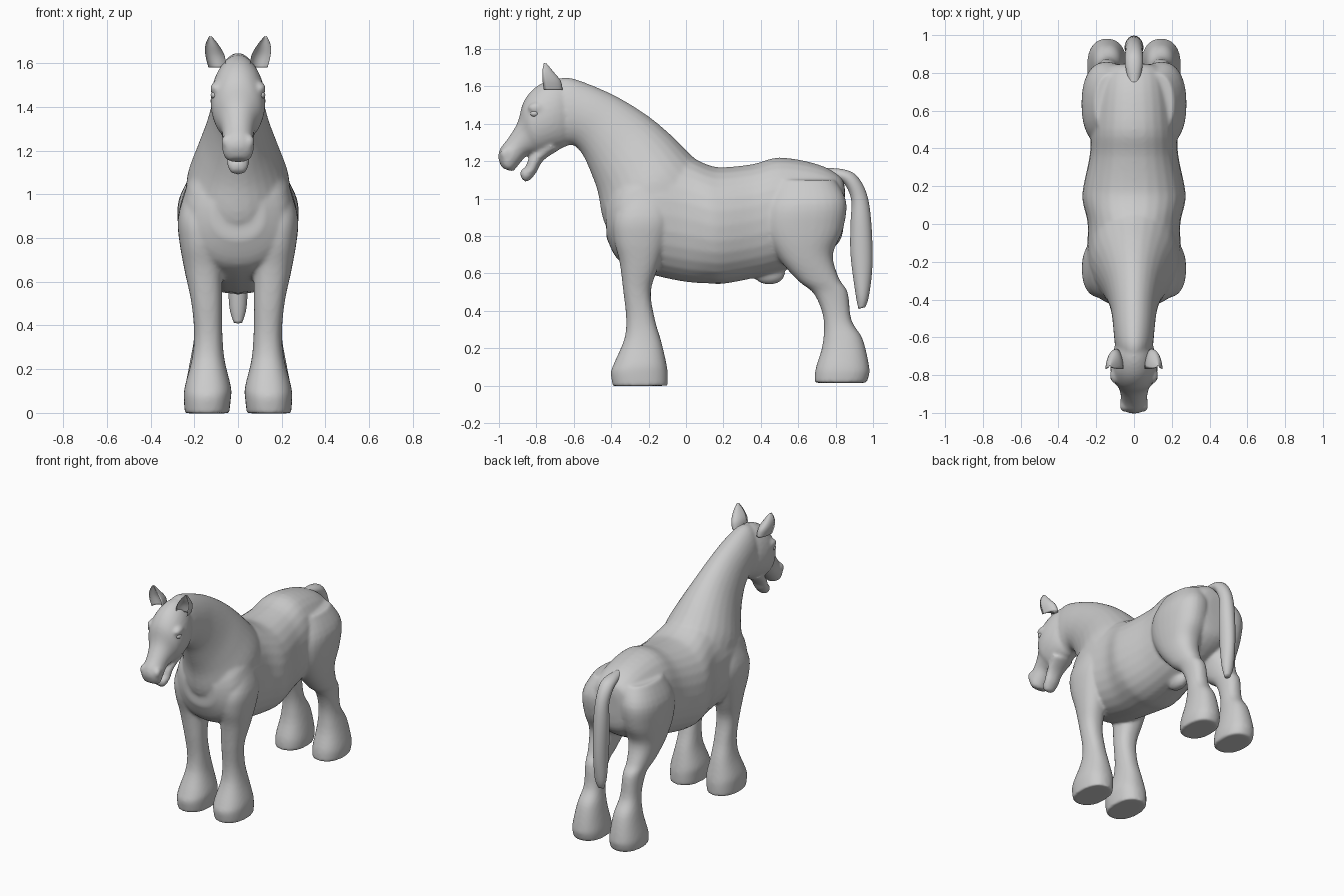
import bpy, bmesh, math
from mathutils import Vector


def spline(p0, p1, p2, p3, t):
    return [0.5 * (2 * b + (c - a) * t + (2 * a - 5 * b + 4 * c - d) * t * t
                   + (3 * b - a - 3 * c + d) * t ** 3)
            for a, b, c, d in zip(p0, p1, p2, p3)]


def loft(name, rows, side=1, power=2.0, cup=False, steps=4, n=28):
    """Rows: outline point A (y, z), opposite point B (y, z), half width, centre x."""
    rows = [tuple(r) + (0,) * (6 - len(r)) for r in rows]
    rings = []
    for i in range(len(rows) - 1):
        q = [rows[max(0, min(len(rows) - 1, i + k))] for k in (-1, 0, 1, 2)]
        rings += [spline(*q, s / steps) for s in range(steps)]
    rings.append(rows[-1])
    bm = bmesh.new()
    loops = []
    for ay, az, by, bz, w, cx in rings:
        loop = []
        for k in range(n):
            t = 2 * math.pi * k / n
            c, s = math.cos(t), math.sin(t)
            d = math.copysign(abs(c) ** (2 / power), c)
            e = math.copysign(abs(s) ** (2 / power), s)
            if cup and d > 0:
                d *= -0.5
            loop.append(bm.verts.new((side * (cx + w * e),
                                      (ay + by) / 2 + d * (ay - by) / 2,
                                      (az + bz) / 2 + d * (az - bz) / 2)))
        loops.append(loop)
    for a, b in zip(loops, loops[1:]):
        for k in range(n):
            bm.faces.new((a[k], a[(k + 1) % n], b[(k + 1) % n], b[k]))
    bm.faces.new(loops[0])
    bm.faces.new(loops[-1])
    bmesh.ops.recalc_face_normals(bm, faces=bm.faces)
    for f in bm.faces:
        f.smooth = True
    me = bpy.data.meshes.new(name)
    bm.to_mesh(me)
    bm.free()
    ob = bpy.data.objects.new(name, me)
    bpy.context.collection.objects.link(ob)
    return ob


def ball(name, loc, scale):
    bpy.ops.mesh.primitive_uv_sphere_add(segments=24, ring_count=14, radius=1, location=loc)
    ob = bpy.context.object
    ob.name = name
    ob.scale = scale
    bpy.ops.object.transform_apply(location=True, rotation=True, scale=True)
    bpy.ops.object.shade_smooth()
    return ob


# Barrel of the body, rump to chest
parts = [loft("horse_body", [
    (.85, 1.05, .845, .88, .07), (.825, 1.12, .82, .77, .16), (.70, 1.185, .70, .68, .2),
    (.5, 1.22, .5, .61, .225), (.36, 1.185, .36, .575, .235), (.2, 1.168, .2, .545, .268),
    (.12, 1.18, .12, .547, .272), (0, 1.23, 0, .555, .245), (-.15, 1.25, -.15, .585, .25),
    (-.28, 1.2, -.28, .625, .25), (-.37, 1.12, -.37, .68, .215), (-.43, 1.02, -.425, .79, .12)],
    power=2.2)]

# Neck, shoulders to poll
parts.append(loft("neck", [
    (.10, 1.17, -.36, .74, .24), (.02, 1.24, -.44, .88, .235), (-.08, 1.34, -.47, 1.03, .19),
    (-.2, 1.44, -.505, 1.13, .15), (-.35, 1.535, -.55, 1.23, .122),
    (-.5, 1.605, -.6, 1.285, .11), (-.63, 1.648, -.66, 1.28, .10), (-.7, 1.635, -.7, 1.3, .08)]))

# Skull and muzzle
parts.append(loft("head", [
    (-.6, 1.62, -.6, 1.33, .07), (-.70, 1.64, -.64, 1.28, .11), (-.80, 1.6, -.7, 1.26, .126),
    (-.868, 1.52, -.77, 1.24, .115), (-.90, 1.41, -.80, 1.24, .087),
    (-.95, 1.325, -.85, 1.23, .071), (-.992, 1.27, -.895, 1.18, .072),
    (-1.004, 1.22, -.92, 1.15, .068), (-.985, 1.165, -.935, 1.147, .045)]))

# Lower jaw, parted from the upper lip
parts.append(loft("jaw", [
    (-.76, 1.30, -.68, 1.26, .08), (-.80, 1.26, -.75, 1.215, .066),
    (-.84, 1.215, -.78, 1.18, .057), (-.858, 1.17, -.80, 1.14, .053),
    (-.885, 1.15, -.835, 1.097, .046), (-.885, 1.115, -.86, 1.09, .03)]))

# Sheath under the belly
parts.append(ball("sheath", (0, .445, .60), (.05, .085, .06)))

for side in (-1, 1):
    # Foreleg, shoulder to hoof
    parts.append(loft("front_leg", [
        (-.32, 1.05, -.10, 1.05, .08, .15), (-.385, .9, -.08, .9, .1, .174),
        (-.385, .78, -.1, .78, .1, .168), (-.355, .66, -.15, .63, .086, .157),
        (-.335, .5, -.188, .5, .07, .143), (-.32, .36, -.165, .35, .065, .136),
        (-.33, .25, -.13, .23, .076, .137), (-.385, .12, -.105, .12, .106, .138),
        (-.402, .07, -.098, .07, .108, .14), (-.392, -.003, -.098, 0, .102, .142)],
        side, 2.3))
    # Hind leg, haunch to hoof
    parts.append(loft("back_leg", [
        (.47, 1.1, .80, 1.1, .10, .11), (.42, .96, .858, .98, .13, .143),
        (.42, .82, .838, .83, .124, .148), (.5, .675, .785, .7, .10, .152),
        (.6, .56, .82, .57, .075, .15), (.685, .49, .865, .5, .062, .145),
        (.735, .36, .885, .35, .061, .14), (.73, .22, .945, .25, .08, .14),
        (.695, .1, .98, .1, .103, .143), (.688, .05, .977, .05, .104, .143),
        (.688, .015, .965, .015, .1, .143)], side, 2.3))
    # Brow and nostril swellings
    parts.append(ball("brow", (side * .1, -.80, 1.485), (.028, .045, .03)))
    parts.append(ball("nostril", (side * .052, -.965, 1.24), (.024, .03, .035)))

# Fuse all the flesh into one smooth skin
bpy.ops.object.select_all(action='DESELECT')
for ob in parts:
    ob.select_set(True)
bpy.context.view_layer.objects.active = parts[0]
bpy.ops.object.join()
body = bpy.context.object
body.name = "horse_body"
skin = body.modifiers.new("skin", 'REMESH')
skin.mode = 'VOXEL'
skin.voxel_size = 0.01
skin.use_smooth_shade = True
soft = body.modifiers.new("soften", 'SMOOTH')
soft.factor = 0.5
soft.iterations = 9

# Ears, hollow at the front, and eyes
for side in (-1, 1):
    loft("ear", [
        (-.86, 1.58, -.66, 1.58, .04, .095), (-.865, 1.64, -.67, 1.63, .044, .105),
        (-.825, 1.69, -.71, 1.68, .03, .119), (-.775, 1.728, -.745, 1.722, .005, .127)],
        side, cup=True)
    ball("eye", (side * .108, -.81, 1.455), (.017, .022, .017))

# Hanging tail
loft("tail", [
    (.74, 1.165, .76, 1.10, .03), (.84, 1.157, .83, 1.09, .045), (.91, 1.125, .865, 1.05, .048),
    (.965, 1.03, .885, .98, .045), (.99, .88, .88, .87, .05), (.997, .65, .88, .7, .047),
    (.978, .48, .905, .5, .04), (.958, .42, .922, .41, .02)])
